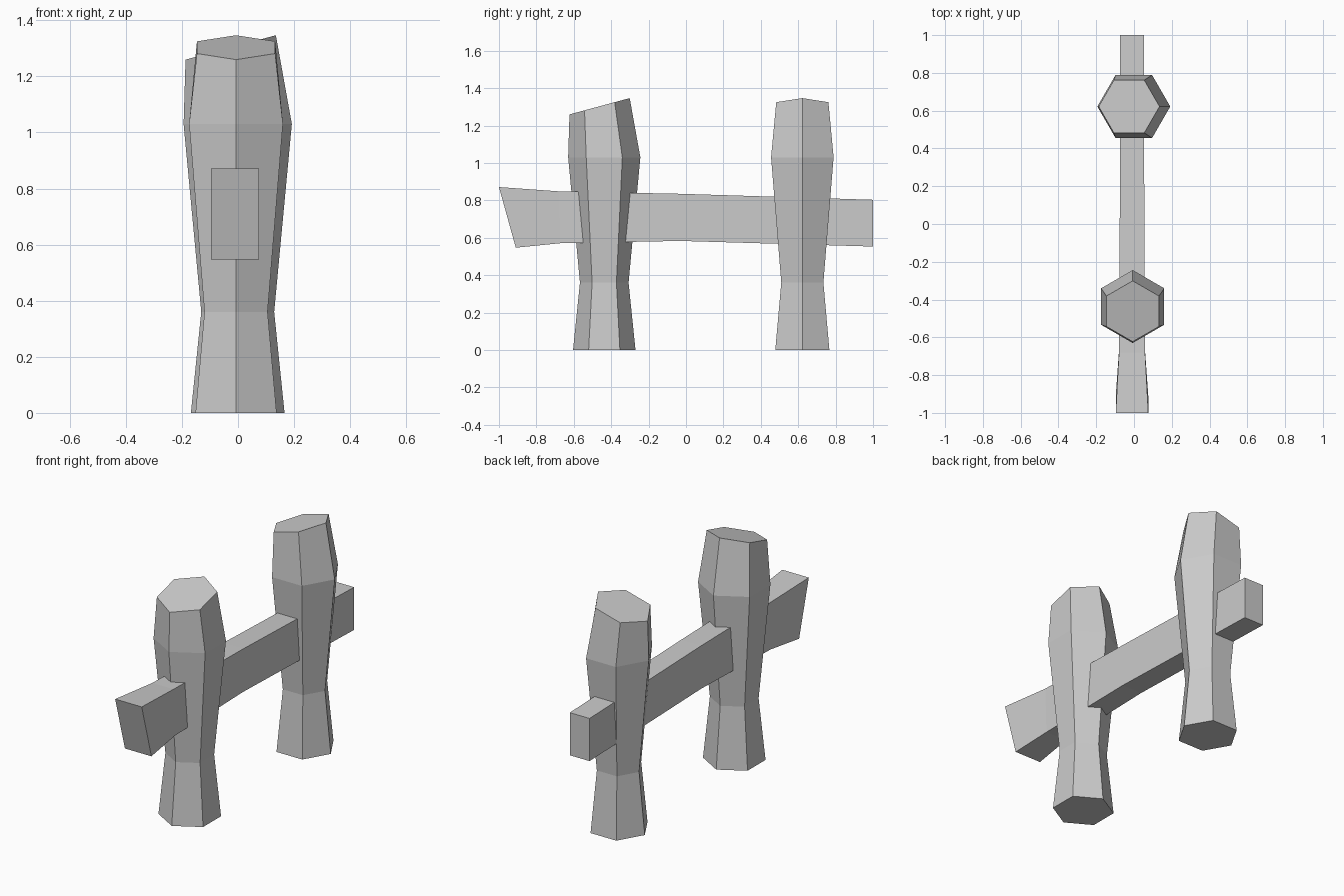
import bpy, bmesh
from math import sin, cos, tau, pi

if "Cube" in bpy.data.objects:
    bpy.data.objects.remove(bpy.data.objects["Cube"])


def loft(name, rings):
    """Skin a stack of equal-length vertex rings and cap both ends."""
    bm = bmesh.new()
    loops = [[bm.verts.new(p) for p in ring] for ring in rings]
    n = len(loops[0])
    for a, b in zip(loops, loops[1:]):
        for i in range(n):
            j = (i + 1) % n
            bm.faces.new((a[i], a[j], b[j], b[i]))
    bm.faces.new(loops[0][::-1])
    bm.faces.new(loops[-1])
    bmesh.ops.recalc_face_normals(bm, faces=bm.faces)
    mesh = bpy.data.meshes.new(name)
    bm.to_mesh(mesh)
    bm.free()
    obj = bpy.data.objects.new(name, mesh)
    bpy.context.collection.objects.link(obj)
    return obj


# Hexagonal posts: (radius, height, sideways shift, tilt slope) per ring
POST = [(0.167, 0, 0, 0), (0.13, 0.36, 0, 0),
        (0.193, 1.03, 0, 0), (0.161, 1.303, -0.025, 0.27)]


def post(name, location, turn):
    rings = []
    for r, z, shift, slope in POST:
        ring = []
        for k in range(6):
            x, y = r * cos(tau * k / 6), r * sin(tau * k / 6)
            ring.append((x + shift, y, z + slope * x))
        rings.append(ring)
    obj = loft(name, rings)
    obj.location = location
    obj.rotation_euler.z = turn


post("front_post", (-0.007, -0.437, 0), pi / 2)
post("back_post", (-0.001, 0.622, 0), 0)

# Rail through both posts: (y top, z top, y bottom, z bottom, half width)
RAIL = [(-1.0, 0.871, -0.91, 0.547, 0.086), (-0.68, 0.848, -0.67, 0.571, 0.069),
        (-0.03, 0.835, -0.03, 0.583, 0.065), (1.0, 0.803, 1.0, 0.553, 0.064)]
CX = -0.0105
loft("rail", [[(CX - w, yb, zb), (CX + w, yb, zb), (CX + w, yt, zt), (CX - w, yt, zt)]
              for yt, zt, yb, zb, w in RAIL])
